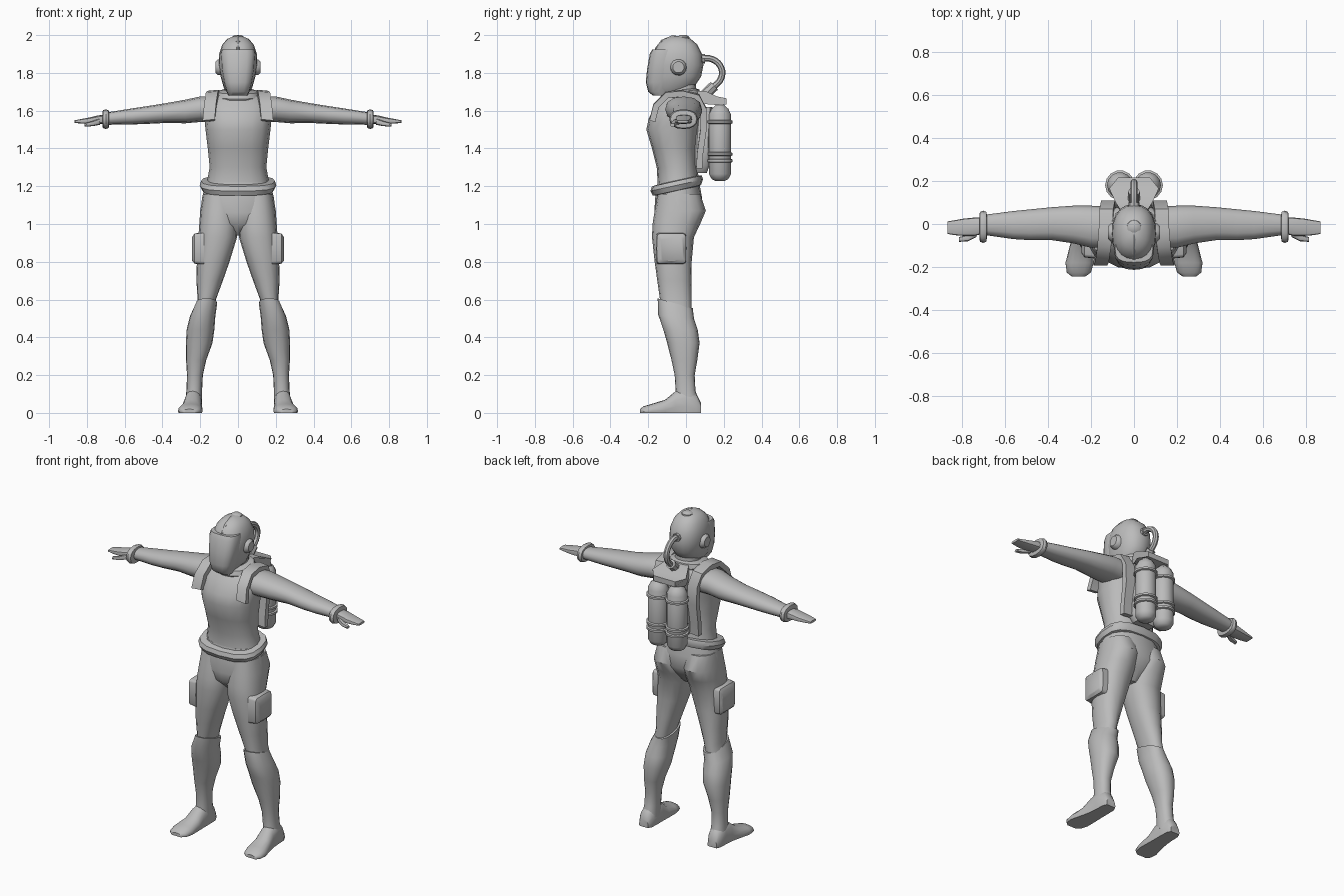
import bpy, bmesh, math
from mathutils import Vector

GREY = bpy.data.materials.new("neutral grey")
GREY.diffuse_color = (0.5, 0.5, 0.5, 1)


def finish(name, bm, mirror=False):
    bmesh.ops.recalc_face_normals(bm, faces=bm.faces)
    me = bpy.data.meshes.new(name)
    bm.to_mesh(me)
    bm.free()
    me.materials.append(GREY)
    ob = bpy.data.objects.new(name, me)
    bpy.context.collection.objects.link(ob)
    if mirror:
        ob.modifiers.new("mirror", 'MIRROR').use_clip = False
    return ob


def loft(name, axis, rings, n=16, e=2.3, mirror=False, floor=False):
    """rings: (position along axis, a0, a1, b0, b1[, slope along b])"""
    bm = bmesh.new()
    loops = []
    for r in rings:
        p, a0, a1, b0, b1 = r[:5]
        slope = r[5] if len(r) > 5 else 0
        loop = []
        for i in range(n):
            t = 2 * math.pi * i / n
            c, s = math.cos(t), math.sin(t)
            u = math.copysign(abs(c) ** (2 / e), c) * (a1 - a0) / 2
            v = math.copysign(abs(s) ** (2 / e), s) * (b1 - b0) / 2
            a, b, q = (a0 + a1) / 2 + u, (b0 + b1) / 2 + v, p + slope * v
            if floor:
                b = max(b, 0)
            co = {'z': (a, b, q), 'y': (a, q, b), 'x': (q, a, b)}[axis]
            loop.append(bm.verts.new(co))
        loops.append(loop)
    for l, m in zip(loops, loops[1:]):
        for i in range(n):
            j = (i + 1) % n
            bm.faces.new((l[i], l[j], m[j], m[i]))
    bm.faces.new(loops[0])
    bm.faces.new(loops[-1])
    return finish(name, bm, mirror)


def sym(rows):
    """rows (z, half width, y front, y back[, slope]) to rings"""
    return [(r[0], -r[1], r[1]) + tuple(r[2:]) for r in rows]


def tube(name, pts, radius):
    cu = bpy.data.curves.new(name, 'CURVE')
    cu.dimensions = '3D'
    cu.bevel_depth, cu.bevel_resolution, cu.resolution_u = radius, 2, 4
    cu.use_fill_caps = True
    sp = cu.splines.new('BEZIER')
    sp.bezier_points.add(len(pts) - 1)
    for bp, p in zip(sp.bezier_points, pts):
        bp.co = p
        bp.handle_left_type = bp.handle_right_type = 'AUTO'
    cu.materials.append(GREY)
    ob = bpy.data.objects.new(name, cu)
    bpy.context.collection.objects.link(ob)


# Torso, neck and pelvis
loft("torso", 'z', sym([
    (1.14, .18, -.16, .08), (1.22, .165, -.15, .07), (1.30, .15, -.155, .06),
    (1.40, .16, -.18, .055), (1.50, .172, -.21, .07), (1.56, .178, -.197, .08),
    (1.63, .185, -.158, .085), (1.67, .15, -.12, .075), (1.70, .08, -.10, .05)]))
loft("neck", 'z', sym([(1.66, .075, -.10, .055), (1.78, .065, -.09, .05)]))
loft("pelvis", 'z', sym([
    (1.22, .17, -.15, .07), (1.14, .19, -.163, .085), (1.06, .20, -.168, .09),
    (1.0, .15, -.16, .05), (.94, .03, -.10, 0)]))

# Belt and collar, both tilted towards the front
loft("belt", 'z', sym([
    (1.175, .165, -.15, .06, .22), (1.178, .19, -.175, .08, .22),
    (1.205, .203, -.188, .09, .22), (1.228, .195, -.18, .083, .22),
    (1.232, .16, -.15, .06, .22)]), e=2.7)
loft("collar", 'z', sym([
    (1.655, .11, -.13, .07, .12), (1.675, .118, -.14, .078, .12),
    (1.70, .108, -.13, .07, .12), (1.71, .08, -.10, .05, .12)]))

# Helmet with face visor, ear discs and top valve
loft("helmet", 'z', sym([
    (1.685, .045, -.15, -.04), (1.72, .075, -.175, .04), (1.78, .092, -.18, .08),
    (1.84, .103, -.18, .092), (1.90, .10, -.175, .085), (1.95, .083, -.15, .06),
    (1.98, .057, -.115, .025), (1.995, .02, -.07, -.02)]), n=20)
loft("visor", 'z', sym([
    (1.68, .05, -.175, -.09), (1.70, .06, -.20, -.09), (1.75, .075, -.213, -.05),
    (1.82, .088, -.206, -.035), (1.90, .093, -.192, -.035),
    (1.925, .088, -.178, -.05)]), n=16, e=2.9)
loft("ear_disc", 'x', [
    (.08, -.085, .005, 1.785, 1.875), (.107, -.082, .002, 1.788, 1.872),
    (.12, -.07, -.01, 1.80, 1.86)], n=14, e=2, mirror=True)
loft("top_valve", 'z', sym([
    (1.97, .035, -.05, .02), (1.99, .033, -.048, .018), (2.0, .018, -.033, .003)]), n=12, e=2)
loft("helmet_ridge", 'y', [
    (-.165, -.008, .008, 1.90, 1.93), (-.13, -.012, .012, 1.93, 1.975),
    (-.07, -.012, .012, 1.96, 2.0), (-.02, -.012, .012, 1.95, 1.99)], n=8)

# Legs, boots and feet
loft("thigh", 'z', [
    (1.16, .01, .185, -.15, .075), (1.07, 0, .20, -.166, .105),
    (1.0, 0, .205, -.177, .075), (.93, .005, .21, -.18, .042),
    (.80, .045, .218, -.166, .03), (.70, .08, .22, -.152, .028),
    (.60, .117, .214, -.138, .03), (.50, .135, .24, -.125, .03)], mirror=True)
loft("boot", 'z', [
    (.58, .11, .222, -.15, .036, -.28), (.51, .12, .255, -.147, .042, -.1),
    (.44, .125, .272, -.12, .062), (.37, .135, .276, -.10, .072),
    (.28, .168, .275, -.077, .06), (.20, .186, .27, -.06, .046),
    (.12, .19, .273, -.055, .05), (.05, .19, .28, -.06, .07)], mirror=True)
loft("foot", 'y', [
    (.08, .205, .268, -.03, .05), (.055, .192, .28, -.05, .10),
    (0, .19, .282, -.06, .135), (-.055, .19, .287, -.05, .115),
    (-.11, .188, .30, -.04, .07), (-.18, .187, .318, -.03, .048),
    (-.225, .20, .312, -.02, .035), (-.243, .225, .29, -.01, .02)],
    n=16, mirror=True, floor=True)
loft("thigh_pocket", 'x', [
    (.18, -.16, .002, .785, .955), (.23, -.155, 0, .79, .95),
    (.243, -.135, -.015, .805, .93)], n=16, e=9, mirror=True)

# Arms, wrist bands and hands
loft("arm", 'x', [
    (.10, -.11, .08, 1.54, 1.675), (.20, -.11, .085, 1.54, 1.675),
    (.28, -.09, .085, 1.533, 1.658), (.38, -.075, .078, 1.535, 1.64),
    (.48, -.075, .068, 1.53, 1.624), (.56, -.07, .06, 1.527, 1.612),
    (.70, -.05, .042, 1.525, 1.59)], n=12, mirror=True)
loft("hand", 'x', [
    (.69, -.042, .032, 1.53, 1.58), (.74, -.055, .03, 1.53, 1.575),
    (.79, -.055, .025, 1.53, 1.563), (.83, -.052, .018, 1.532, 1.556),
    (.866, -.046, .012, 1.535, 1.549)], n=12, e=3.5, mirror=True)
loft("thumb", 'x', [
    (.73, -.06, -.03, 1.525, 1.56), (.77, -.08, -.05, 1.518, 1.545),
    (.812, -.083, -.06, 1.515, 1.533)], n=8, mirror=True)
loft("wrist_band", 'x', [
    (.682, -.06, .04, 1.52, 1.59), (.685, -.082, .056, 1.508, 1.602),
    (.70, -.088, .062, 1.503, 1.607), (.715, -.082, .056, 1.508, 1.602),
    (.718, -.06, .04, 1.52, 1.59)], n=16, mirror=True)

# Shoulder straps running over to the back
bm = bmesh.new()
path = [(.155, -.178, 1.55), (.147, -.158, 1.63), (.137, -.10, 1.688), (.13, -.02, 1.695),
        (.127, .06, 1.675), (.12, .093, 1.61), (.115, .092, 1.50), (.115, .075, 1.38), (.115, .07, 1.30)]
pairs = [[bm.verts.new((x + d, y, z - (.006 if d > 0 else 0))) for d in (-.032, .032)]
         for x, y, z in path]
for p, q in zip(pairs, pairs[1:]):
    bm.faces.new((p[0], p[1], q[1], q[0]))
strap = finish("shoulder_strap", bm, True)
solid = strap.modifiers.new("thickness", 'SOLIDIFY')
solid.thickness, solid.offset = .032, 0

# Back plate, twin tanks and their bands
loft("back_plate", 'z', sym([
    (1.27, .06, .05, .11), (1.31, .09, .045, .125), (1.44, .09, .045, .13),
    (1.62, .08, .06, .14)]), n=16, e=5)


def round_rings(rows, x=.065, y=.18):
    return [(z, x - r, x + r, y - r, y + r) for z, r in rows]


loft("air_tank", 'z', round_rings([
    (1.228, .025), (1.238, .045), (1.265, .06), (1.58, .06), (1.61, .045), (1.632, .02)]),
    n=14, e=2, mirror=True)
for z in (1.54, 1.37, 1.335):
    loft("tank_band", 'z', round_rings([
        (z - .011, .058), (z - .006, .069), (z + .006, .069), (z + .011, .058)]),
        n=14, e=2, mirror=True)

# Manifold block above the tanks
bm = bmesh.new()
prof = [(.05, 1.665, .06), (.06, 1.705, .06), (.10, 1.705, .085), (.165, 1.675, .115),
        (.215, 1.665, .075), (.215, 1.632, .075), (.165, 1.63, .115), (.10, 1.635, .085)]
left = [bm.verts.new((-w, y, z)) for y, z, w in prof]
right = [bm.verts.new((w, y, z)) for y, z, w in prof]
bm.faces.new(left)
bm.faces.new(right)
for i in range(len(prof)):
    j = (i + 1) % len(prof)
    bm.faces.new((left[i], left[j], right[j], right[i]))
finish("manifold", bm)

# Air hose from the manifold to the back of the helmet, with fittings
tube("air_hose", [(0, .07, 1.875), (0, .14, 1.872), (0, .187, 1.825),
                  (0, .185, 1.77), (0, .145, 1.725), (0, .115, 1.695)], .017)
tube("lower_fitting", [(0, .10, 1.685), (0, .15, 1.732)], .028)
tube("upper_fitting", [(0, .05, 1.875), (0, .10, 1.875)], .025)

# Turn curves into meshes and shade
bpy.ops.object.select_all(action='SELECT')
bpy.context.view_layer.objects.active = bpy.context.scene.objects["torso"]
bpy.ops.object.convert(target='MESH')
bpy.ops.object.select_all(action='SELECT')
bpy.ops.object.shade_smooth_by_angle(angle=math.radians(40))
